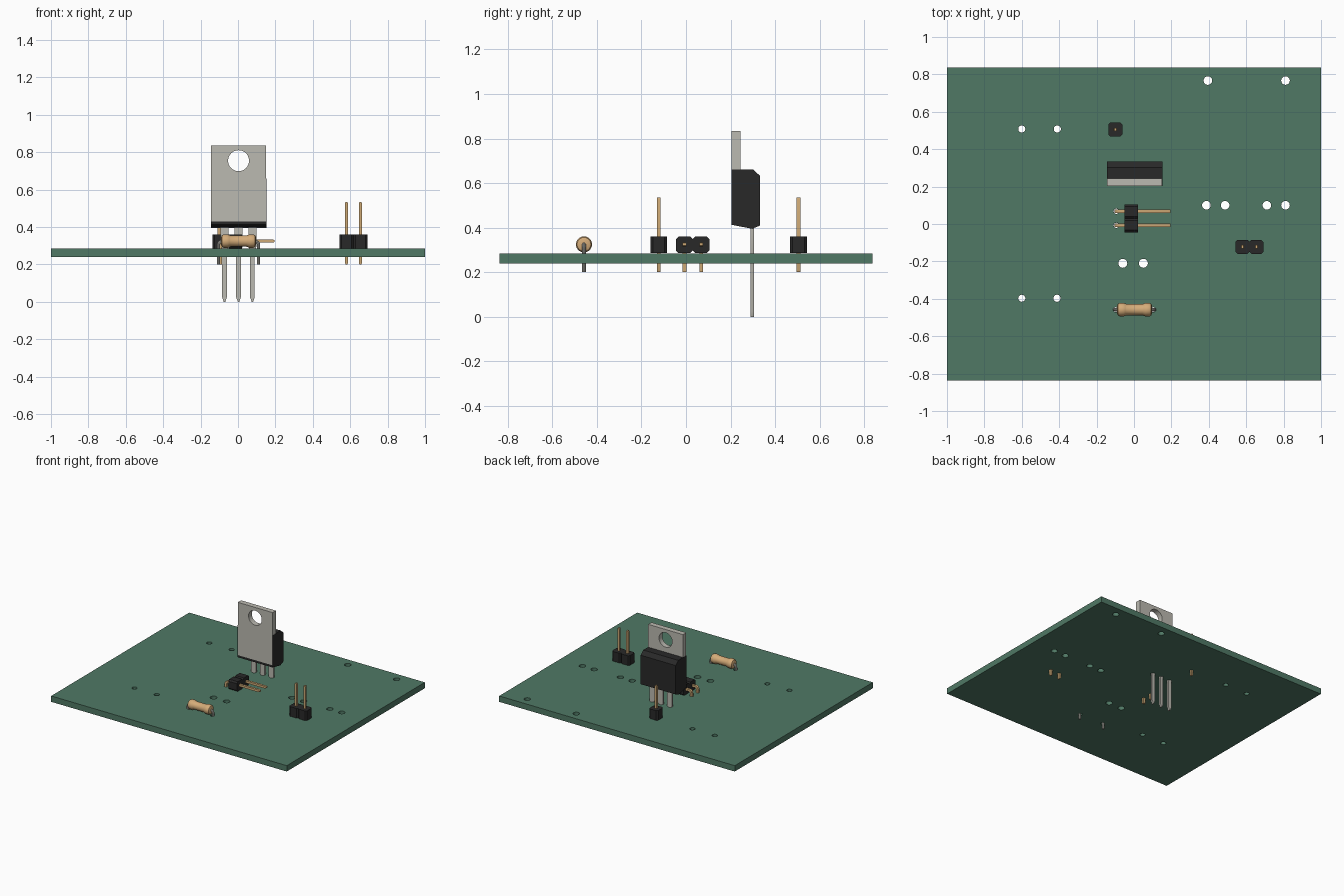
import bpy, bmesh
from math import sin, cos, pi, radians

if "Cube" in bpy.data.objects:
    bpy.data.objects.remove(bpy.data.objects["Cube"])


def material(name, rgb):
    m = bpy.data.materials.new(name)
    m.diffuse_color = (*rgb, 1)
    m.use_nodes = True
    m.node_tree.nodes["Principled BSDF"].inputs["Base Color"].default_value = m.diffuse_color
    return m


GREEN = material("board_green", (0.08, 0.19, 0.13))
BLACK = material("black_plastic", (0.022, 0.022, 0.022))
GOLD = material("gold_pin", (0.62, 0.40, 0.18))
STEEL = material("lead_metal", (0.50, 0.49, 0.44))
TAN = material("resistor_tan", (0.66, 0.41, 0.19))

FLAT, FRONT, SIDE = (0, 0, 0), (pi / 2, 0, 0), (pi / 2, 0, pi / 2)


def finish(ob, mat):
    bpy.ops.object.select_all(action='DESELECT')
    ob.select_set(True)
    bpy.context.view_layer.objects.active = ob
    if ob.type == 'CURVE':
        bpy.ops.object.convert(target='MESH')
        ob = bpy.context.view_layer.objects.active
    ob.data.materials.clear()
    ob.data.materials.append(mat)
    bpy.ops.object.shade_smooth_by_angle(angle=radians(35))
    return ob


def curve_object(name, loops, dims, cyclic):
    cu = bpy.data.curves.new(name, 'CURVE')
    cu.dimensions = dims
    for pts in loops:
        s = cu.splines.new('POLY')
        s.points.add(len(pts) - 1)
        for p, co in zip(s.points, pts):
            p.co = (*co, 0, 1) if len(co) == 2 else (*co, 1)
        s.use_cyclic_u = cyclic
    ob = bpy.data.objects.new(name, cu)
    bpy.context.collection.objects.link(ob)
    return ob


def plate(name, loops, depth, loc, rot, mat):
    """Filled outline (inner loops are holes), extruded evenly about loc."""
    ob = curve_object(name, loops, '2D', True)
    ob.data.fill_mode = 'BOTH'
    ob.data.extrude = depth / 2
    ob.location, ob.rotation_euler = loc, rot
    return finish(ob, mat)


def wire(name, pts, r, mat):
    ob = curve_object(name, [pts], '3D', False)
    ob.data.bevel_depth, ob.data.bevel_resolution = r, 3
    ob.data.use_fill_caps = True
    return finish(ob, mat)


def arc(cx, cy, r, a0, a1, n):
    return [(cx + r * cos(radians(a0 + (a1 - a0) * i / n)),
             cy + r * sin(radians(a0 + (a1 - a0) * i / n))) for i in range(n + 1)]


def circle(cx, cy, r, n=24):
    return arc(cx, cy, r, 0, 360, n)[:-1]


def rect(x0, x1, y0, y1):
    return [(x0, y0), (x1, y0), (x1, y1), (x0, y1)]


# Circuit board with mounting holes and component holes
RES_X, RES_Y, RES_Z = 0.003, -0.458, 0.325
LEAD_XS = (-0.072, 0.003, 0.077)
ANGLE_YS = (-0.007, 0.068)
holes = [(0.395, 0.767, .023), (0.81, 0.767, .023), (-0.6, 0.508, .019), (-0.41, 0.508, .019),
         (-0.6, -0.397, .019), (-0.412, -0.397, .019), (-0.06, -0.21, .024), (0.05, -0.21, .024)]
holes += [(x, 0.1, .023) for x in (0.387, 0.487, 0.71, 0.81)]
holes += [(x, 0.297, .016) for x in LEAD_XS]
holes += [(-0.095, y, .014) for y in ANGLE_YS]
holes += [(RES_X + s * 0.1, RES_Y, .013) for s in (-1, 1)]
holes += [(-0.1, 0.505, .014), (0.58, -0.122, .014), (0.655, -0.122, .014)]
plate("circuit_board", [rect(-1, 1, -0.837, 0.837)] + [circle(*h) for h in holes],
      0.045, (0, 0, 0.2625), FLAT, GREEN)

# Power transistor: metal tab, plastic body, three stepped leads
plate("transistor_tab", [rect(-0.1475, 0.1475, 0.43, 0.835), circle(0, 0.755, 0.056, 40)],
      0.04, (0.003, 0.2235, 0), FRONT, STEEL)
plate("transistor_body", [[(0.2045, 0.413), (0.297, 0.395), (0.333, 0.41), (0.333, 0.632),
                           (0.302, 0.66), (0.2045, 0.66)]],
      0.297, (0.003, 0, 0), SIDE, BLACK)
half = [(0.004, 0), (0.0125, 0.025), (0.0125, 0.27), (0.021, 0.295), (0.021, 0.42)]
for i, x in enumerate(LEAD_XS):
    plate(f"transistor_lead_{i + 1}", [half + [(-a, z) for a, z in reversed(half)]],
          0.015, (x, 0.297, 0), FRONT, STEEL)

# Pin headers
H, C, W = 0.0372, 0.011, 0.0085


def header_outline(n):
    low = [(-H, C - H)]
    for i in range(n):
        cx = 2 * H * i
        low += [(cx - H + C, -H), (cx + H - C, -H), (cx + H, C - H)]
    return low + [(x, -y) for x, y in reversed(low)]


def upright_header(name, n, x, y):
    plate(name + "_block", [header_outline(n)], 0.074, (x, y, 0.323), FLAT, BLACK)
    side = [(W * .6, 0.2), (W, 0.21), (W, 0.525), (W * .6, 0.535)]
    for i in range(n):
        plate(f"{name}_pin_{i + 1}", [side + [(-a, z) for a, z in reversed(side)]],
              2 * W, (x + 2 * H * i, y, 0), FRONT, GOLD)


upright_header("single_header", 1, -0.1, 0.505)
upright_header("double_header", 2, 0.58, -0.122)

# Right-angle header lying along x
plate("angled_header_block", [header_outline(2)], 0.072, (-0.015, ANGLE_YS[0], 0.323), SIDE, BLACK)
R, BX, BZ = 0.02, -0.095, 0.325
bent = ([(BX - W, 0.2)] + arc(BX + R, BZ - R, R + W, 180, 90, 6)
        + [(0.185, BZ + W), (0.195, BZ + W * .6), (0.195, BZ - W * .6), (0.185, BZ - W)]
        + arc(BX + R, BZ - R, R - W, 90, 180, 6) + [(BX + W, 0.2)])
for i, y in enumerate(ANGLE_YS):
    plate(f"angled_header_pin_{i + 1}", [bent], 2 * W, (0, y, 0), FRONT, GOLD)

# Resistor: lathed body with bulged ends, bent wire leads
half = [(0.093, 0), (0.093, 0.022), (0.089, 0.031), (0.08, 0.036), (0.058, 0.036),
        (0.05, 0.033), (0.043, 0.030)]
profile = [(-x, r) for x, r in half] + list(reversed(half))
bm = bmesh.new()
vs = [bm.verts.new((x, 0, r)) for x, r in profile]
edges = [bm.edges.new(p) for p in zip(vs, vs[1:])]
bmesh.ops.spin(bm, geom=vs + edges, cent=(0, 0, 0), axis=(1, 0, 0), angle=2 * pi, steps=28)
bmesh.ops.remove_doubles(bm, verts=bm.verts, dist=1e-5)
bmesh.ops.recalc_face_normals(bm, faces=bm.faces)
me = bpy.data.meshes.new("resistor_body")
bm.to_mesh(me)
bm.free()
body = bpy.data.objects.new("resistor_body", me)
bpy.context.collection.objects.link(body)
body.location = (RES_X, RES_Y, RES_Z)
finish(body, TAN)
for name, s in (("left", -1), ("right", 1)):
    path = [(0.07, RES_Z)] + arc(0.085, RES_Z - 0.022, 0.022, 90, 0, 8) + [(0.107, 0.2)]
    wire(f"resistor_lead_{name}", [(RES_X + s * a, RES_Y, z) for a, z in path], 0.009, STEEL)
